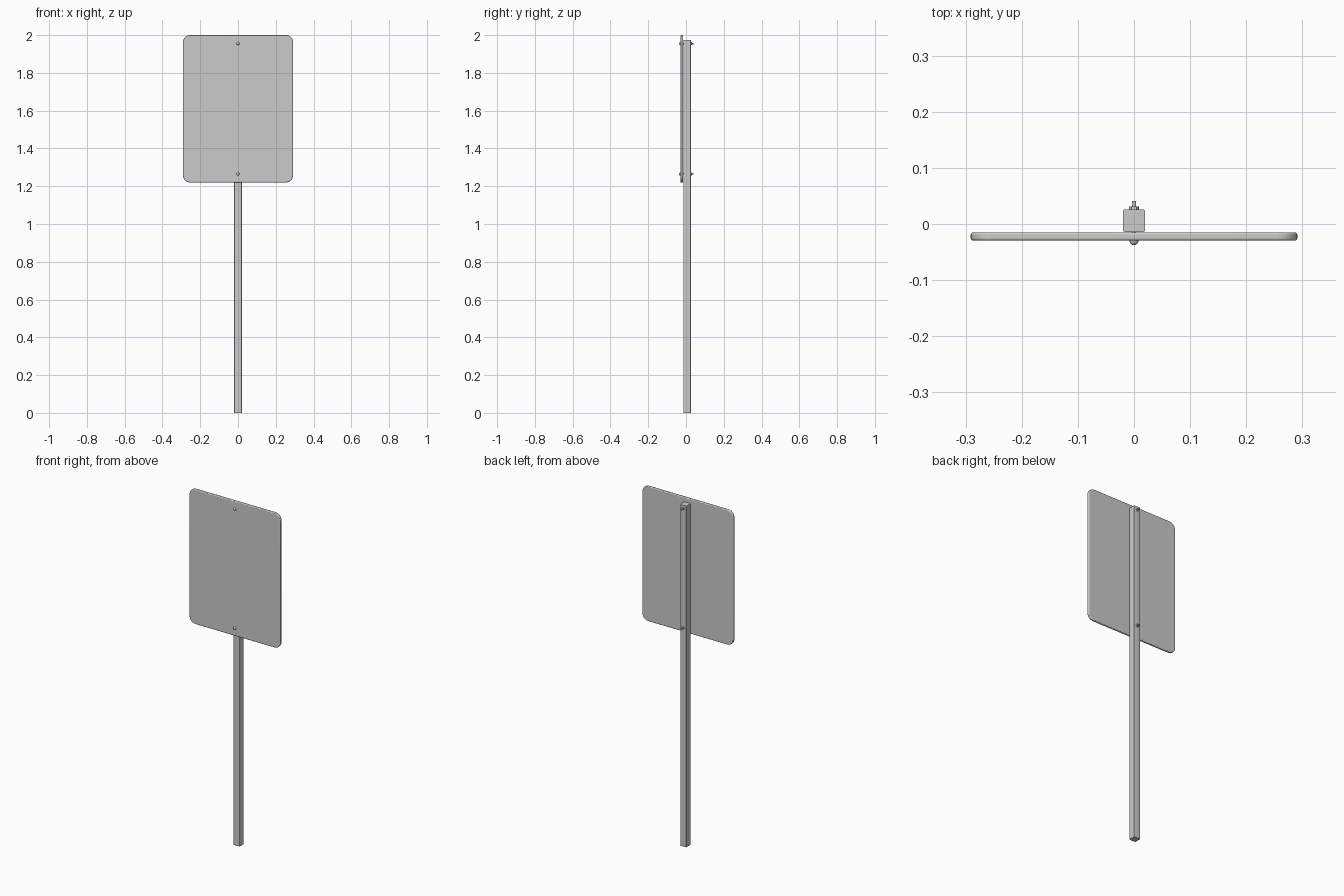
import bpy, bmesh, math
from mathutils import Matrix, Vector

if "Cube" in bpy.data.objects:
    bpy.data.objects.remove(bpy.data.objects["Cube"])


def finish(name, bm, bevel=0.0, segments=3):
    bmesh.ops.recalc_face_normals(bm, faces=bm.faces)
    mesh = bpy.data.meshes.new(name)
    bm.to_mesh(mesh)
    bm.free()
    ob = bpy.data.objects.new(name, mesh)
    bpy.context.collection.objects.link(ob)
    bpy.context.view_layer.objects.active = ob
    ob.select_set(True)
    if bevel:
        mod = ob.modifiers.new("soft_edge", 'BEVEL')
        mod.width = bevel
        mod.segments = segments
        mod.limit_method = 'ANGLE'
        mod.angle_limit = math.radians(40)
    bpy.ops.object.shade_smooth_by_angle(angle=math.radians(35))
    ob.select_set(False)
    return ob


def rounded_prism(name, center, half, radius, depth, axis, steps=8, bevel=0.0):
    """Rounded rectangle extruded along depth; axis 'Y' stands it upright."""
    bm = bmesh.new()
    pts = []
    corners = ((1, 1), (-1, 1), (-1, -1), (1, -1))
    for i, (sx, sy) in enumerate(corners):
        for k in range(steps + 1):
            a = math.pi / 2 * (i + k / steps)
            pts.append((sx * (half[0] - radius) + radius * math.cos(a),
                        sy * (half[1] - radius) + radius * math.sin(a)))
    face = bm.faces.new([bm.verts.new((u, v, -depth / 2)) for u, v in pts])
    top = bmesh.ops.extrude_face_region(bm, geom=[face])["geom"]
    bmesh.ops.translate(bm, vec=(0, 0, depth), verts=[
        g for g in top if isinstance(g, bmesh.types.BMVert)])
    if axis == 'Y':
        bm.transform(Matrix.Rotation(math.pi / 2, 4, 'X'))
    bm.transform(Matrix.Translation(center))
    return finish(name, bm, bevel)


def lathe_y(name, z, profile, sides):
    """Spin (radius, y) points around a front-to-back axis at height z."""
    bm = bmesh.new()
    rings = []
    for r, y in profile:
        rings.append([bm.verts.new((r * math.cos(2 * math.pi * k / sides), y,
                                    z + r * math.sin(2 * math.pi * k / sides)))
                      for k in range(sides)])
    for a, b in zip(rings, rings[1:]):
        for k in range(sides):
            n = (k + 1) % sides
            bm.faces.new((a[k], a[n], b[n], b[k]))
    bm.faces.new(rings[0])
    bm.faces.new(rings[-1])
    return finish(name, bm)


# sign plate with softened rim
rounded_prism("sign_plate", Vector((0, -0.0222, 1.61)), (0.291, 0.39),
              0.037, 0.0145, 'Y', bevel=0.004)

# square post with rounded edges
rounded_prism("post", Vector((0, 0.006, 0.9875)), (0.02, 0.02),
              0.004, 1.975, 'Z', steps=4)

# bolts: domed head in front, nut and threaded end behind
for label, z in (("upper", 1.955), ("lower", 1.265)):
    dome = [(0.008 * math.cos(t), -0.029 - 0.009 * math.sin(t))
            for t in (math.radians(a) for a in (0, 20, 40, 60, 80))]
    lathe_y(label + "_bolt_head", z, dome, 20)
    lathe_y(label + "_nut", z, [(0.0085, 0.0255), (0.0085, 0.0315)], 6)
    lathe_y(label + "_bolt_shaft", z, [(0.004, -0.029), (0.004, 0.041)], 16)
